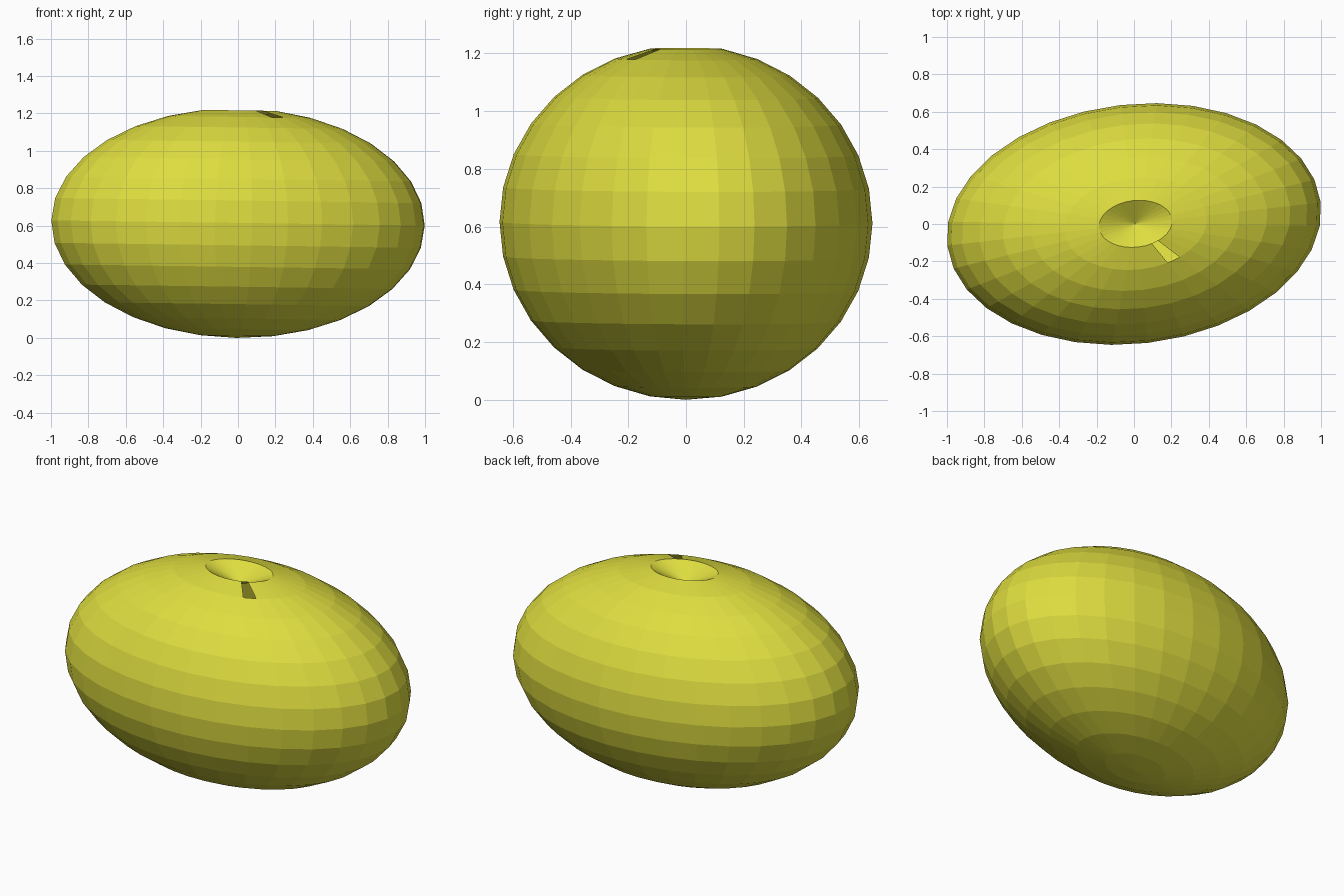
import bpy, bmesh, math
from mathutils import Matrix, Vector

if "Cube" in bpy.data.objects:
    bpy.data.objects.remove(bpy.data.objects["Cube"])

RX, RY, RZ = 1.005, 0.64, 0.614
bm = bmesh.new()
bmesh.ops.create_uvsphere(bm, u_segments=32, v_segments=16, radius=1)
bm.verts.ensure_lookup_table()

# Top pole pushed down into a conical dimple
pole = max(bm.verts, key=lambda v: v.co.z)
pole.co.z -= 0.155

# One missing facet just outside the dimple
a, p = math.radians(-61.875), math.radians(16.875)
target = Vector((math.sin(p) * math.cos(a), math.sin(p) * math.sin(a), math.cos(p)))
hole = min(bm.faces, key=lambda f: (f.calc_center_median() - target).length)
bmesh.ops.delete(bm, geom=[hole], context='FACES_ONLY')

# Stretch to an ellipsoid, tilt slightly and stand on the floor
bm.transform(Matrix.Translation((0, 0, RZ))
             @ Matrix.Rotation(math.radians(6.6), 4, 'Z')
             @ Matrix.Rotation(math.radians(0.8), 4, 'Y')
             @ Matrix.Diagonal((RX, RY, RZ, 1)))

mesh = bpy.data.meshes.new("fruit_body")
bm.to_mesh(mesh)
bm.free()
body = bpy.data.objects.new("fruit_body", mesh)
bpy.context.collection.objects.link(body)

# Yellow skin
skin = bpy.data.materials.new("yellow_skin")
skin.diffuse_color = (0.73, 0.72, 0.05, 1)
skin.use_nodes = True
skin.node_tree.nodes["Principled BSDF"].inputs["Base Color"].default_value = skin.diffuse_color
mesh.materials.append(skin)
